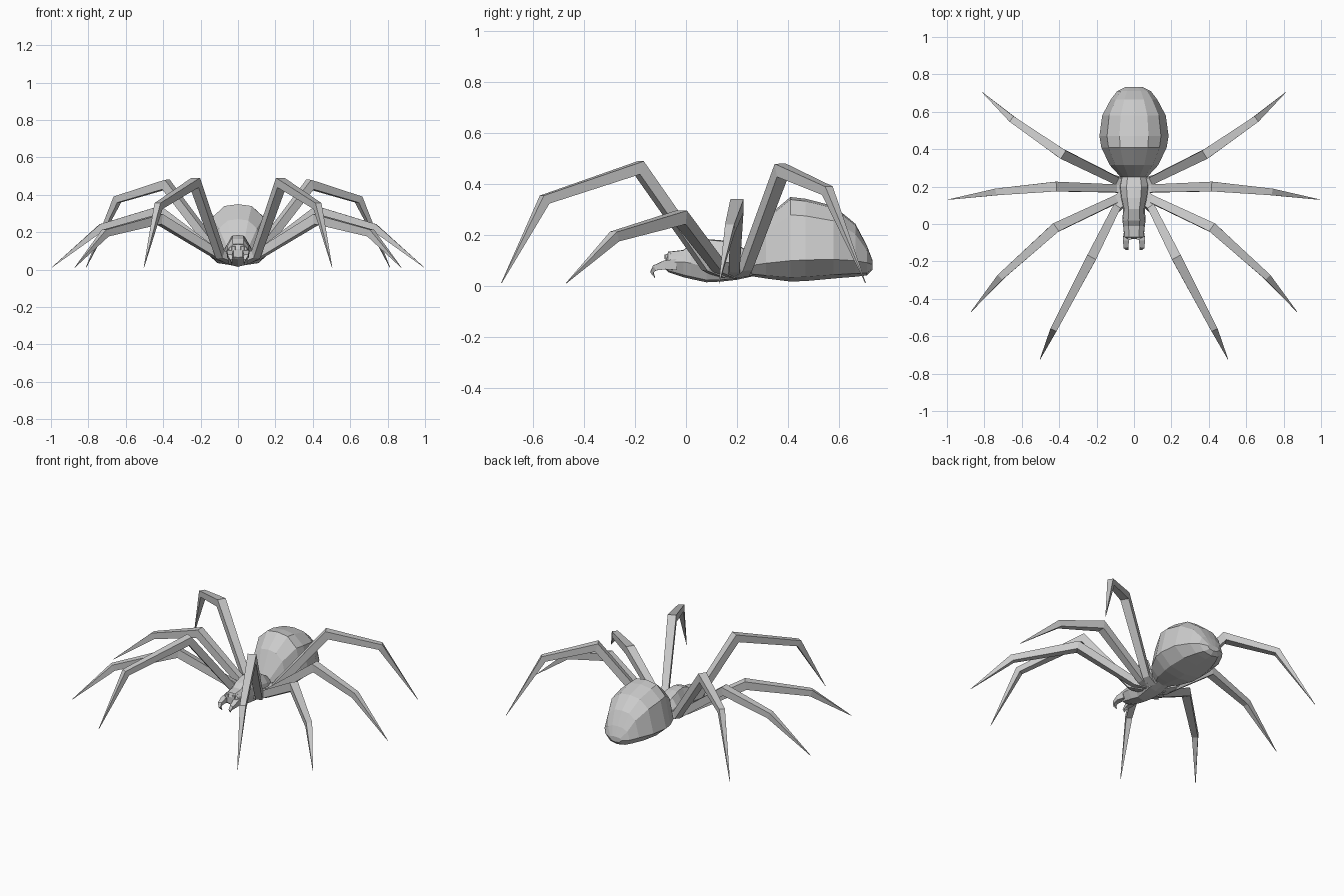
import bpy, bmesh
from mathutils import Vector

grey = bpy.data.materials.new("plain grey")
grey.diffuse_color = (0.6, 0.6, 0.6, 1)


def loft(name, rings):
    """Skin a list of equal-length point rings and cap both ends."""
    bm = bmesh.new()
    loops = [[bm.verts.new(p) for p in ring] for ring in rings]
    n = len(loops[0])
    for a, b in zip(loops, loops[1:]):
        for i in range(n):
            j = (i + 1) % n
            bm.faces.new((a[i], a[j], b[j], b[i]))
    bm.faces.new(loops[0][::-1])
    bm.faces.new(loops[-1])
    bmesh.ops.remove_doubles(bm, verts=bm.verts, dist=0.0004)
    bmesh.ops.recalc_face_normals(bm, faces=bm.faces)
    mesh = bpy.data.meshes.new(name)
    bm.to_mesh(mesh)
    bm.free()
    mesh.materials.append(grey)
    obj = bpy.data.objects.new(name, mesh)
    bpy.context.collection.objects.link(obj)
    return obj


def body(name, stations, half):
    """Faceted hull from (y, half width, bottom, widest height, top) stations."""
    outline = half + [(-x, z) for x, z in half[-2:0:-1]]
    rings = []
    for y, w, lo, mid, hi in stations:
        rings.append([(x * w, y, mid + z * ((hi - mid) if z > 0 else (mid - lo)))
                      for x, z in outline])
    return loft(name, rings)


def tube(name, path, side):
    """Four-sided tapered limb along (point, half width, half height) steps."""
    pts = [Vector(p) for p, _, _ in path]
    dirs = [(b - a).normalized() for a, b in zip(pts, pts[1:])]
    rings = []
    for i, (_, w, h) in enumerate(path):
        t = (dirs[max(i - 1, 0)] + dirs[min(i, len(dirs) - 1)]).normalized()
        s = Vector(side)
        s = (s - t * s.dot(t)).normalized()
        u = s.cross(t)
        rings.append([pts[i] + s * a * w + u * b * h
                      for a, b in ((1, 1), (-1, 1), (-1, -1), (1, -1))])
    return loft(name, rings)


# Abdomen: large faceted egg, flatter underneath
body("abdomen", [
    (0.25, 0.070, 0.040, 0.080, 0.130),
    (0.315, 0.130, 0.030, 0.090, 0.270),
    (0.41, 0.175, 0.018, 0.100, 0.350),
    (0.47, 0.185, 0.020, 0.103, 0.343),
    (0.58, 0.170, 0.030, 0.105, 0.315),
    (0.665, 0.125, 0.037, 0.100, 0.245),
    (0.71, 0.090, 0.042, 0.092, 0.160),
    (0.733, 0.045, 0.065, 0.085, 0.100),
], [(0, 1), (0.42, 0.96), (0.78, 0.72), (1, 0), (0.6, -0.8), (0, -1)])

# Head and thorax in one hull, with a stepped brow
body("thorax", [
    (-0.08, 0.035, 0.065, 0.090, 0.110),
    (-0.07, 0.052, 0.055, 0.095, 0.135),
    (-0.01, 0.058, 0.035, 0.095, 0.142),
    (0.02, 0.062, 0.028, 0.090, 0.165),
    (0.08, 0.058, 0.015, 0.075, 0.185),
    (0.14, 0.072, 0.018, 0.065, 0.180),
    (0.20, 0.080, 0.025, 0.065, 0.165),
    (0.27, 0.065, 0.040, 0.070, 0.120),
], [(0, 1), (0.5, 0.97), (0.9, 0.5), (1, 0), (0.6, -0.85), (0, -1)])

# Legs: hip inside body, coxa, knee, ankle, tip
legs = {
    "front_leg": [(0.04, 0.14, 0.06), (0.095, 0.085, 0.08), (0.23, -0.185, 0.465),
                  (0.425, -0.555, 0.34), (0.503, -0.725, 0.012)],
    "second_leg": [(0.04, 0.165, 0.06), (0.10, 0.13, 0.075), (0.42, -0.02, 0.27),
                   (0.71, -0.28, 0.195), (0.872, -0.47, 0.012)],
    "third_leg": [(0.04, 0.19, 0.06), (0.10, 0.19, 0.075), (0.42, 0.20, 0.315),
                  (0.73, 0.172, 0.225), (0.995, 0.13, 0.012)],
    "rear_leg": [(0.04, 0.215, 0.06), (0.10, 0.235, 0.08), (0.385, 0.375, 0.455),
                 (0.645, 0.555, 0.375), (0.812, 0.705, 0.012)],
}
widths = [(0.028, 0.026), (0.021, 0.023), (0.026, 0.027), (0.018, 0.020), (0.001, 0.001)]
for name, pts in legs.items():
    for label, m in (("right_", 1), ("left_", -1)):
        path = [((x * m, y, z), w, h) for (x, y, z), (w, h) in zip(pts, widths)]
        d = Vector(path[-1][0]) - Vector(path[1][0])
        tube(label + name, path, (-d.y, d.x, 0))

# Hooked fangs below the brow
fang = [((0.035, -0.04, 0.085), 0.018, 0.022), ((0.043, -0.085, 0.083), 0.017, 0.017),
        ((0.043, -0.122, 0.072), 0.012, 0.011), ((0.036, -0.134, 0.055), 0.007, 0.006),
        ((0.030, -0.122, 0.033), 0.001, 0.001)]
for label, m in (("right_", 1), ("left_", -1)):
    tube(label + "fang", [((x * m, y, z), w, h) for (x, y, z), w, h in fang], (1, 0, 0))

# Small eye bumps on the brow
for label, m in (("right_", 1), ("left_", -1)):
    tube(label + "eye_bump", [((0.022 * m, -0.05, 0.115), 0.014, 0.014),
                              ((0.024 * m, -0.083, 0.115), 0.009, 0.009)], (1, 0, 0))
